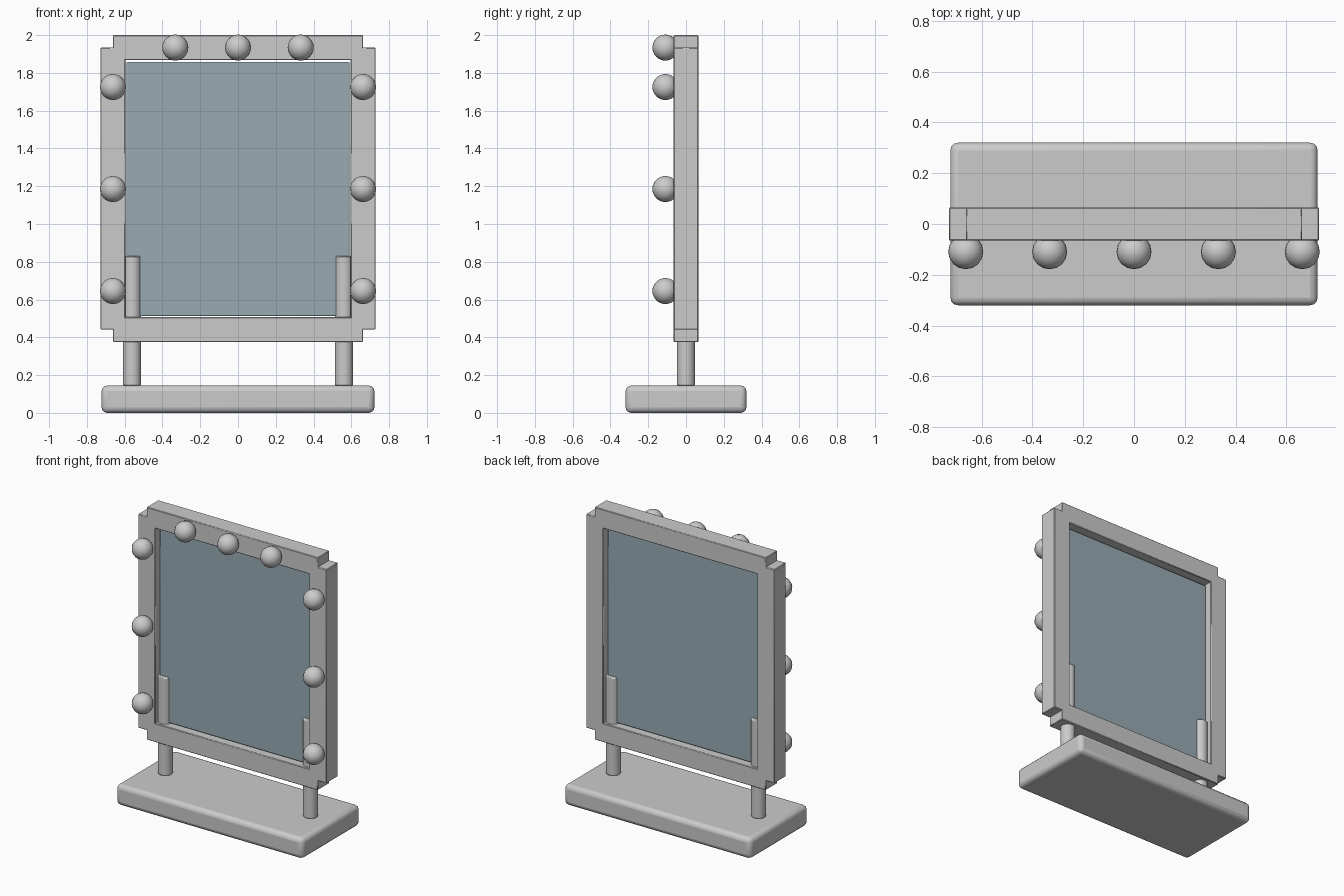
import bpy
import math

if "Cube" in bpy.data.objects:
    bpy.data.objects.remove(bpy.data.objects["Cube"])


def soften(obj, width, segments=2):
    if width:
        mod = obj.modifiers.new("Bevel", 'BEVEL')
        mod.width = width
        mod.segments = segments
        mod.limit_method = 'ANGLE'
        mod.angle_limit = math.radians(40)


def finish(name, bevel, segments=2):
    obj = bpy.context.object
    obj.name = name
    bpy.ops.object.transform_apply(location=False, rotation=False, scale=True)
    soften(obj, bevel, segments)
    bpy.ops.object.shade_smooth_by_angle(angle=math.radians(35))
    return obj


def box(name, center, size, bevel=0.0, segments=2):
    bpy.ops.mesh.primitive_cube_add(size=1, location=center)
    bpy.context.object.scale = size
    return finish(name, bevel, segments)


def bulb(name, x, z):
    bpy.ops.mesh.primitive_uv_sphere_add(segments=16, ring_count=12, radius=0.069,
                                         location=(x, -0.109, z))
    return finish(name, 0)


BAR = 0.132           # frame bar width
DEPTH = 0.13          # frame depth
SIDE_X = 0.662        # side bar centre line
LOW_Z, HIGH_Z = 0.441, 1.934

# base plate
box("base", (0, 0, 0.0725), (1.445, 0.64, 0.145), 0.03, 3)

# frame rails, running from centre line to centre line so corners are notched
for name, z in (("frame_top", HIGH_Z), ("frame_bottom", LOW_Z)):
    box(name, (0, 0, z), (2 * SIDE_X, DEPTH, BAR), 0.004, 1)

# mirror pane, with a thin gap to the rails
pane = box("mirror_pane", (0, 0, 1.185), (1.182, 0.04, 1.345), 0.006)
glass = bpy.data.materials.new("mirror_glass")
glass.diffuse_color = (0.31, 0.41, 0.45, 1)
glass.use_nodes = True
glass.node_tree.nodes["Principled BSDF"].inputs["Base Color"].default_value = glass.diffuse_color
pane.data.materials.append(glass)

for side, s in (("left", -1), ("right", 1)):
    # side stiles
    box(f"frame_{side}", (s * SIDE_X, 0, (LOW_Z + HIGH_Z) / 2),
        (BAR, DEPTH, HIGH_Z - LOW_Z), 0.004, 1)
    # support posts rising through the bottom rail
    bpy.ops.mesh.primitive_cylinder_add(vertices=24, radius=0.048, depth=0.685,
                                        location=(s * 0.561, 0, 0.4875))
    finish(f"post_{side}", 0.006)
    # side bulbs
    for i, z in enumerate((0.645, 1.185, 1.725)):
        bulb(f"bulb_{side}_{i + 1}", s * SIDE_X, z)

# top bulbs
for i, x in enumerate((-0.332, 0, 0.332)):
    bulb(f"bulb_top_{i + 1}", x, HIGH_Z)
